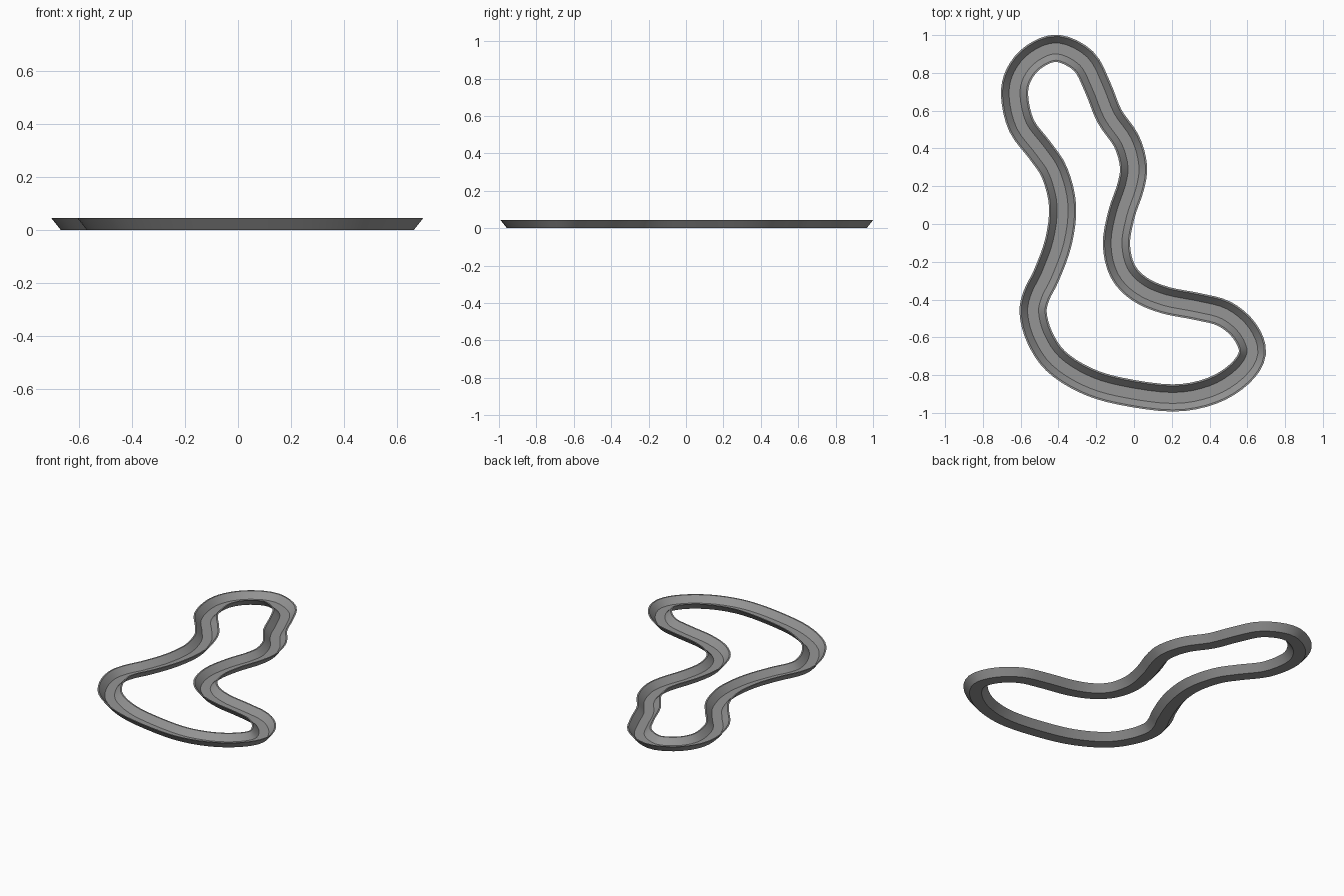
import bpy
import bmesh
import math
from mathutils import Vector

cube = bpy.data.objects.get("Cube")
if cube:
    bpy.data.objects.remove(cube, do_unlink=True)

# Grey track material
grey = bpy.data.materials.new("track grey")
grey.use_nodes = True
colour = (0.3, 0.3, 0.3, 1)
grey.diffuse_color = colour
grey.node_tree.nodes["Principled BSDF"].inputs["Base Color"].default_value = colour

# Centre line of the circuit, anticlockwise from the far end
CENTRE = [Vector(p) for p in (
    (-.405, .93), (-.53, .885), (-.61, .79), (-.632, .677), (-.595, .52),
    (-.495, .386), (-.42, .27), (-.378, .095), (-.4, -.095), (-.463, -.27),
    (-.515, -.375), (-.534, -.47), (-.5, -.598), (-.415, -.725),
    (-.262, -.825), (-.077, -.884), (.204, -.921), (.41, -.884),
    (.558, -.794), (.627, -.683), (.585, -.566), (.479, -.476),
    (.336, -.437), (.161, -.402), (.029, -.344), (-.06, -.249),
    (-.093, -.106), (-.066, .053), (-.018, .196), (-.003, .307),
    (-.04, .439), (-.13, .571), (-.193, .725), (-.267, .862))]

# Half of the channel section: offset from the centre line, height
HALF = [(.036, 0), (.072, .045), (.063, .045), (.029, .006)]
SECTION = HALF + [(-x, z) for x, z in reversed(HALF)]
STEPS = 4


def spline(points, steps):
    """Closed smooth path through the points, as (position, tangent)."""
    n = len(points)
    for i in range(n):
        a, b, c, d = (points[(i + k) % n] for k in (-1, 0, 1, 2))
        m0, m1 = (c - a) / 2, (d - b) / 2
        for s in range(steps):
            t = s / steps
            pos = (b * (2*t**3 - 3*t**2 + 1) + m0 * (t**3 - 2*t**2 + t)
                   + c * (3*t**2 - 2*t**3) + m1 * (t**3 - t**2))
            tan = (b - c) * (6*t**2 - 6*t) + m0 * (3*t**2 - 4*t + 1) + m1 * (3*t**2 - 2*t)
            yield pos, tan.normalized()


# Sweep the channel section round the circuit
bm = bmesh.new()
rings = []
for pos, tan in spline(CENTRE, STEPS):
    side = Vector((tan.y, -tan.x))
    rings.append([bm.verts.new((*(pos + side * x), z)) for x, z in SECTION])
for i, ring in enumerate(rings):
    prev = rings[i - 1]
    for j in range(len(SECTION)):
        bm.faces.new((prev[j - 1], prev[j], ring[j], ring[j - 1]))
bmesh.ops.recalc_face_normals(bm, faces=bm.faces)

mesh = bpy.data.meshes.new("track_channel")
bm.to_mesh(mesh)
bm.free()
mesh.materials.append(grey)
track = bpy.data.objects.new("track_channel", mesh)
bpy.context.collection.objects.link(track)
bpy.context.view_layer.objects.active = track
track.select_set(True)
bpy.ops.object.shade_smooth_by_angle(angle=math.radians(30))
